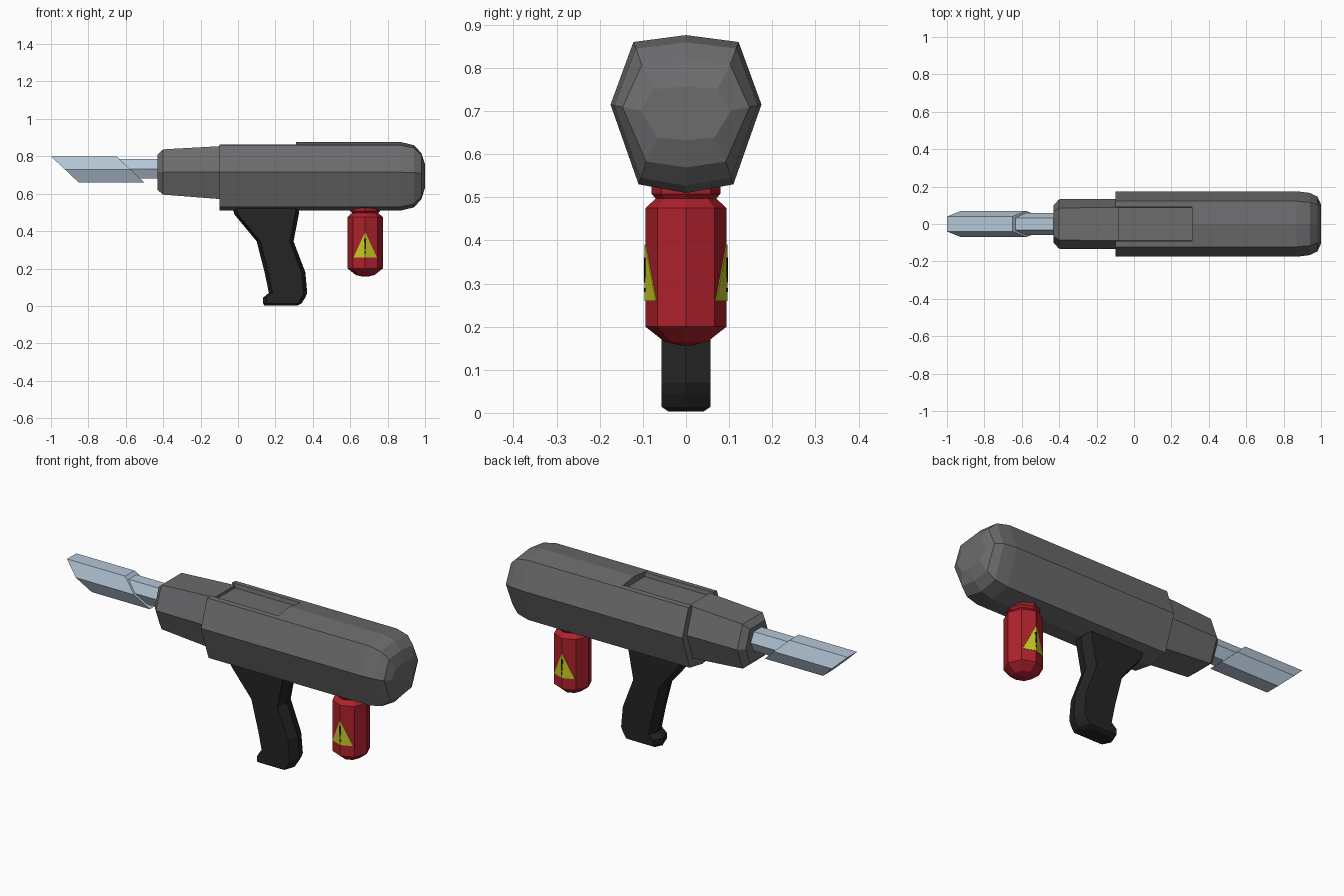
import bpy, bmesh, math

if "Cube" in bpy.data.objects:
    bpy.data.objects.remove(bpy.data.objects["Cube"])


def material(name, rgb):
    m = bpy.data.materials.new(name)
    m.diffuse_color = (*rgb, 1)
    m.use_nodes = True
    m.node_tree.nodes["Principled BSDF"].inputs["Base Color"].default_value = m.diffuse_color
    return m


GREY = material("casing grey", (0.15, 0.15, 0.155))
BLACK = material("grip black", (0.018, 0.018, 0.018))
RED = material("tank red", (0.42, 0.015, 0.025))
YELLOW = material("warning yellow", (0.58, 0.58, 0.02))
STEEL = material("pale steel", (0.46, 0.57, 0.68))


def make(name, verts, faces, mat):
    bm = bmesh.new()
    vs = [bm.verts.new(v) for v in verts]
    for f in faces:
        bm.faces.new([vs[i] for i in f])
    bmesh.ops.recalc_face_normals(bm, faces=bm.faces)
    me = bpy.data.meshes.new(name)
    bm.to_mesh(me)
    bm.free()
    me.materials.append(mat)
    ob = bpy.data.objects.new(name, me)
    bpy.context.collection.objects.link(ob)
    return ob


def loft(name, rings, mat):
    """Skin a list of equal-length rings and cap both ends."""
    n = len(rings[0])
    verts = [p for r in rings for p in r]
    faces = [(k * n + i, k * n + (i + 1) % n, (k + 1) * n + (i + 1) % n, (k + 1) * n + i)
             for k in range(len(rings) - 1) for i in range(n)]
    faces += [tuple(range(n)), tuple(range(len(verts) - n, len(verts)))]
    return make(name, verts, faces, mat)


def mirrored(half):
    """Complete a half section (y, z) listed from top to bottom."""
    return half + [(-y, z) for y, z in reversed(half) if y > 0]


# Rear casing with rounded end
section = mirrored([(0, .876), (.122, .86), (.175, .715), (.11, .53), (0, .51)])
MID = .695
rings = []
for x, sy, sz in [(.31, 1, 1), (.87, 1, 1), (.94, .95, .91), (.98, .84, .68), (1.0, .6, .34)]:
    rings.append([(x, y * sy, MID + (z - MID) * sz) for y, z in section])
loft("rear_casing", rings, GREY)

# Middle casing with shallow channel along the top
channel = mirrored([(0, .84), (.088, .84), (.092, .862), (.122, .86), (.175, .715), (.11, .53), (0, .51)])
loft("middle_casing", [[(x, y, z) for y, z in channel] for x in (-.1, .31)], GREY)

# Tapered nose
rings = []
for x, top, bottom, w in [(-.43, .81, .62, .75), (-.40, .837, .595, .98), (-.08, .855, .57, 1)]:
    sec = [(.088 * w, top), (.135 * w, .715), (.085 * w, bottom)]
    rings.append([(x, y, z) for y, z in mirrored(sec)])
loft("nose", rings, GREY)


# Inner barrel and the slanted outer sleeve
def hex_bar(name, x0, x1, top, bottom, half, slant):
    mid = (top + bottom) / 2
    sec = mirrored([(half * .57, top), (half, mid), (half * .57, bottom)])
    loft(name, [[(x + (top - z) * slant, y, z) for y, z in sec] for x in (x0, x1)], STEEL)


hex_bar("barrel", -.72, -.41, .785, .68, .058, 0)
hex_bar("barrel_sleeve", -1.0, -.65, .80, .66, .07, 1.06)

# Pistol grip: rows of front x, back x, height, half width
rows = [(-.03, .33, .53, .057), (-.02, .325, .49, .057), (.10, .297, .345, .057),
        (.142, .36, .18, .057), (.165, .37, .07, .057), (.135, .36, .045, .057),
        (.135, .34, .014, .057), (.14, .32, .003, .04)]
loft("grip", [[(a, 0, z), (a + .02, -w, z), (b - .02, -w, z), (b, 0, z),
               (b - .02, w, z), (a + .02, w, z)] for a, b, z, w in rows], BLACK)

# Octagonal tank with neck and domed base
TX, R = .68, .094


def octagon(r, z):
    return [(TX + r * math.cos(i * math.pi / 4), r * math.sin(i * math.pi / 4), z) for i in range(8)]


loft("tank", [octagon(r, z) for r, z in
              [(.08, .525), (.08, .508), (.07, .497), (R, .475), (R, .20), (.05, .165), (.01, .156)]], RED)


# Warning triangles folded over the front and back edges of the tank
def on_tank(u, z, side, lift):
    """Point on the two faces meeting at the tank's front or back edge."""
    slope = (1 - math.sqrt(.5)) / math.sqrt(.5)
    return (TX + u, side * (R + lift - abs(u) * slope), z)


def folded_plate(name, half, low, high, top_half, side, lift, mat):
    outline = [(0, low), (half, low), (top_half, high), (0, high)]
    verts, faces = [], []
    for s in (-1, 1):
        b = len(verts)
        for depth in (lift, -.002):
            verts += [on_tank(s * u, z, side, depth) for u, z in outline]
        faces += [(b, b + 1, b + 2, b + 3), (b + 4, b + 5, b + 6, b + 7)]
        faces += [(b + i, b + i + 1, b + i + 5, b + i + 4) for i in range(3)]
    make(name, verts, faces, mat)


for side, label in ((-1, "front"), (1, "back")):
    folded_plate(label + "_warning_triangle", .062, .26, .39, .003, side, .002, YELLOW)
    folded_plate(label + "_mark_bar", .003, .302, .36, .006, side, .0035, BLACK)
    folded_plate(label + "_mark_dot", .004, .28, .29, .004, side, .0035, BLACK)
